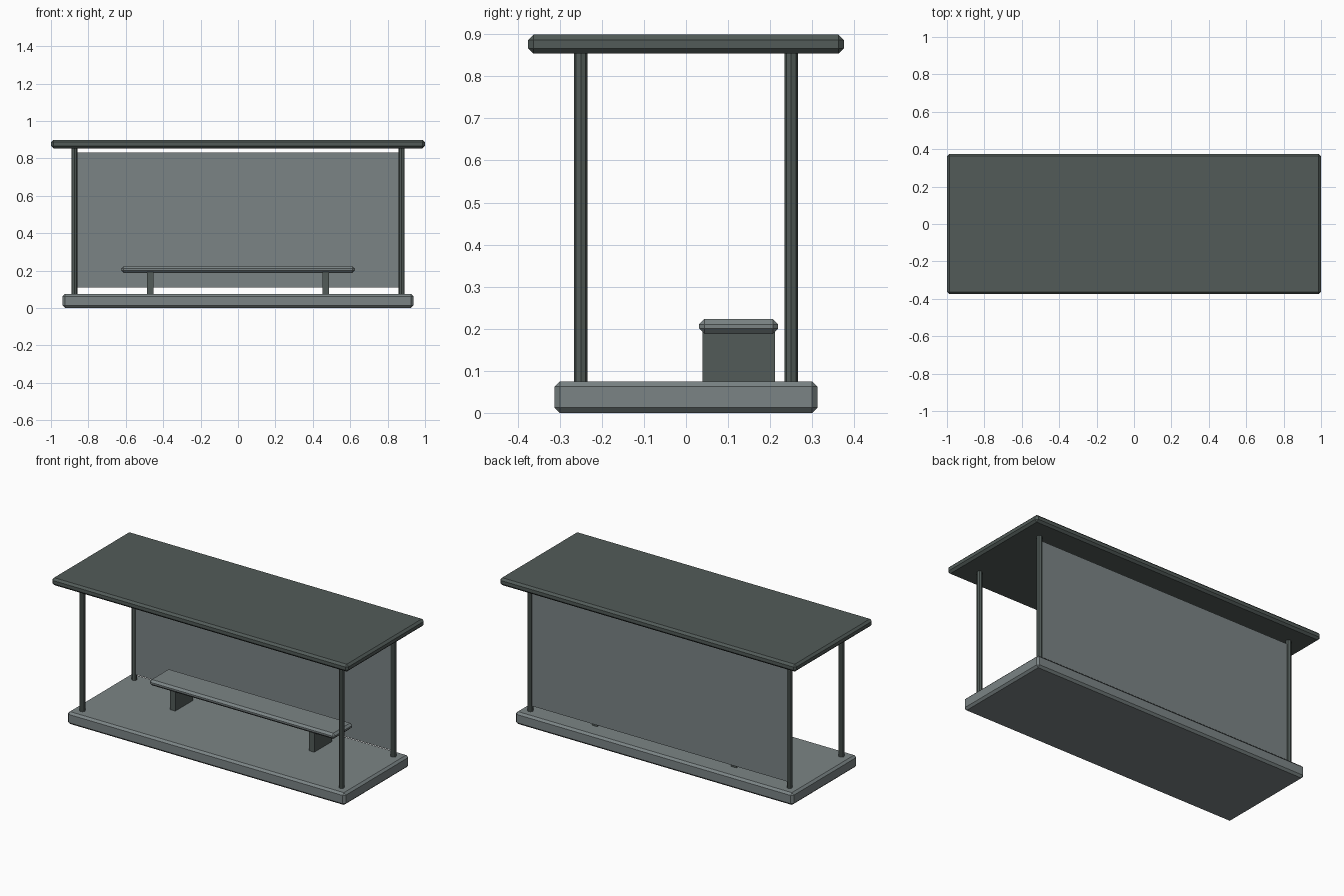
import bpy

if "Cube" in bpy.data.objects:
    bpy.data.objects.remove(bpy.data.objects["Cube"])


def material(name, rgb):
    m = bpy.data.materials.new(name)
    m.diffuse_color = (*rgb, 1.0)
    m.use_nodes = True
    m.node_tree.nodes["Principled BSDF"].inputs["Base Color"].default_value = m.diffuse_color
    return m


LIGHT = material("light grey", (0.198, 0.231, 0.235))
DARK = material("dark grey", (0.084, 0.105, 0.098))


def box(name, x, y, z, mat, bevel=0.0):
    """Box from (min, max) ranges, with an optional chamfer on all edges."""
    bpy.ops.mesh.primitive_cube_add(
        size=1, location=[(r[0] + r[1]) / 2 for r in (x, y, z)])
    ob = bpy.context.object
    ob.name = name
    ob.scale = [r[1] - r[0] for r in (x, y, z)]
    bpy.ops.object.transform_apply(location=False, rotation=False, scale=True)
    ob.data.materials.append(mat)
    if bevel:
        mod = ob.modifiers.new("chamfer", 'BEVEL')
        mod.width = bevel
        mod.segments = 1
    return ob


# Floor slab and roof slab
box("floor_slab", (-0.9375, 0.9375), (-0.3125, 0.3125), (0, 0.075), LIGHT, 0.0125)
box("roof", (-1, 1), (-0.375, 0.375), (0.854, 0.899), DARK, 0.0125)

# Four corner posts
for sx, side in ((-1, "left"), (1, "right")):
    for sy, end in ((-1, "front"), (1, "back")):
        bpy.ops.mesh.primitive_cylinder_add(
            vertices=8, radius=0.0163, depth=0.79,
            location=(sx * 0.875, sy * 0.25, 0.465))
        post = bpy.context.object
        post.name = f"{end}_{side}_post"
        post.data.materials.append(DARK)

# Back wall panel, held between the rear posts
box("back_panel", (-0.868, 0.868), (0.244, 0.256), (0.109, 0.83), LIGHT)

# Bench seat and its two legs
box("bench_seat", (-0.625, 0.625), (0.031, 0.219), (0.188, 0.223), LIGHT, 0.0125)
for sx, side in ((-1, "left"), (1, "right")):
    cx = sx * 0.469
    box(f"{side}_bench_leg", (cx - 0.0185, cx + 0.0185), (0.039, 0.211),
        (0.07, 0.192), DARK)
